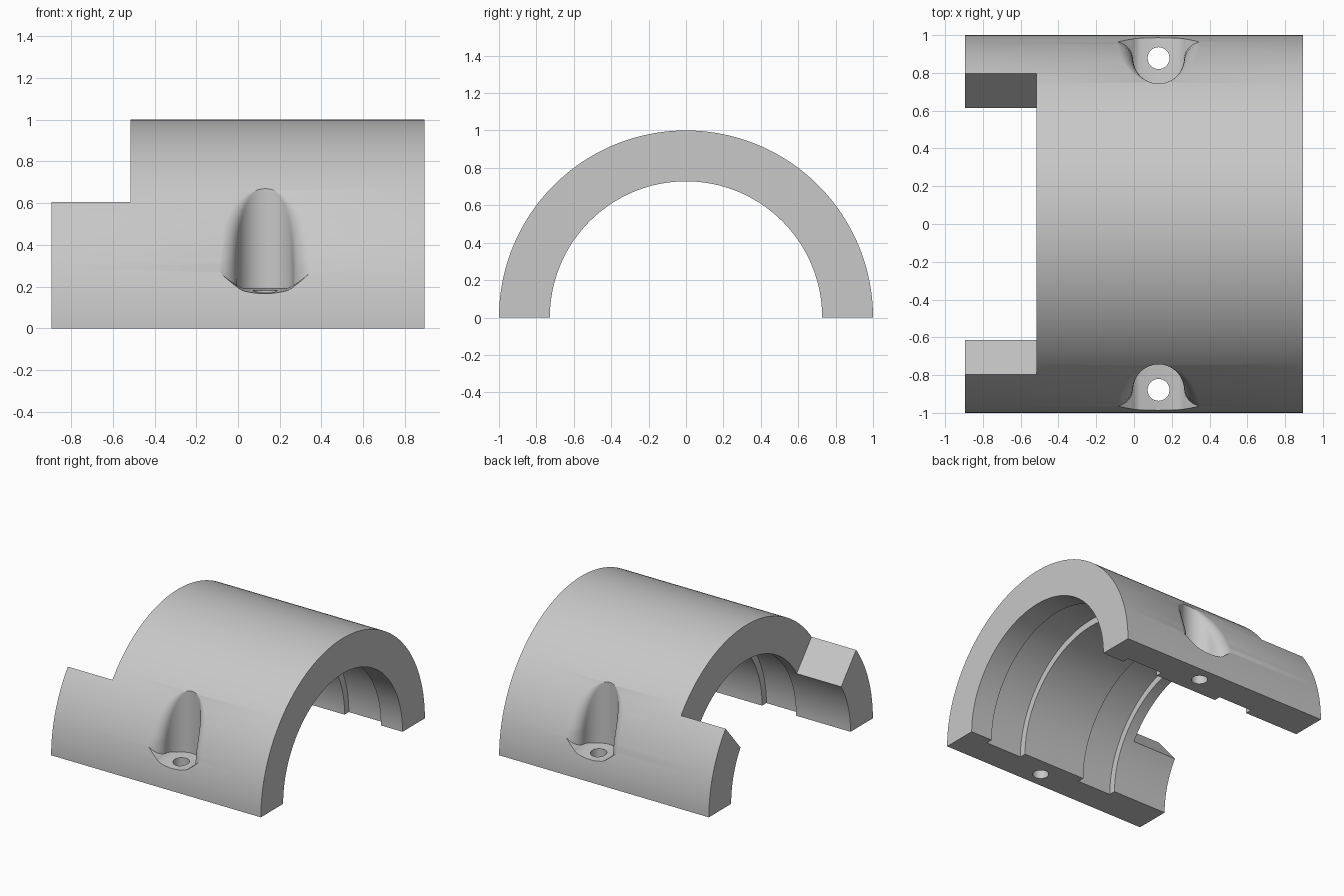
import bpy, bmesh
from math import sin, cos, pi, sqrt, atan2, radians

if "Cube" in bpy.data.objects:
    bpy.data.objects.remove(bpy.data.objects["Cube"])

HALF = 0.895            # half length along x
R_OUT, R_IN, R_GROOVE = 1.0, 0.728, 0.78
BOLT_X, BOLT_Y = 0.13, 0.878
SEAT_R, FILLET = 0.135, 0.1

steel = bpy.data.materials.new("light_grey")
steel.use_nodes = True
steel.diffuse_color = (0.58, 0.58, 0.58, 1)
steel.node_tree.nodes["Principled BSDF"].inputs["Base Color"].default_value = steel.diffuse_color


def loft(name, rings, caps):
    """Join closed rings of points; caps lists index loops that close both ends."""
    bm = bmesh.new()
    rows = [[bm.verts.new(p) for p in ring] for ring in rings]
    n = len(rows[0])
    for a, b in zip(rows, rows[1:]):
        for i in range(n):
            j = (i + 1) % n
            bm.faces.new((a[i], a[j], b[j], b[i]))
    for row in (rows[0], rows[-1]):
        for cap in caps:
            bm.faces.new([row[i] for i in cap])
    bmesh.ops.recalc_face_normals(bm, faces=bm.faces)
    mesh = bpy.data.meshes.new(name)
    bm.to_mesh(mesh)
    bm.free()
    mesh.materials.append(steel)
    obj = bpy.data.objects.new(name, mesh)
    bpy.context.collection.objects.link(obj)
    return obj


def prism(name, rings):
    return loft(name, rings, [range(len(rings[0]))])


# Half shell: lengthwise wall profile with two inner grooves, swept 180 degrees
profile = [(-HALF, R_OUT), (-HALF, R_IN)]
for x0, x1 in ((-0.43, -0.14), (0.40, 0.71)):
    profile += [(x0, R_IN), (x0, R_GROOVE), (x1, R_GROOVE), (x1, R_IN)]
profile += [(HALF, R_IN), (HALF, R_OUT)]
STEPS = 128
shell = prism("half_shell", [
    [(x, r * cos(pi * k / STEPS), r * sin(pi * k / STEPS)) for x, r in profile]
    for k in range(STEPS + 1)])

# End notch with slanted sides
side = [(0.525, 0.287), (0.965, 0.805), (0.965, 1.2)]
outline = side + [(-y, z) for y, z in reversed(side)]
cutters = [prism("notch_cutter", [[(x, y, z) for y, z in outline] for x in (-1.2, -0.515)])]


# Bolt pocket: round seat that opens through the curved wall with filleted edges
def pocket_outline(z):
    mouth = sqrt(1 - z * z) + 0.002
    d = min(mouth - FILLET - BOLT_Y, 0)
    reach = SEAT_R + FILLET
    a = sqrt(max(reach * reach - d * d, 1e-5))
    phi = atan2(a, -d)
    n = 14
    half = [(SEAT_R * sin(phi * i / n), BOLT_Y - SEAT_R * cos(phi * i / n)) for i in range(n + 1)]
    for i in range(n - 1, -1, -1):
        t = phi * i / n
        half.append((a - FILLET * sin(t), mouth - FILLET + FILLET * cos(t)))
    return [(-x, y) for x, y in reversed(half[1:])] + half


def rim(x):
    return 0.165 + 2.2 * x * x


def pocket(sign):
    rings = []
    base = pocket_outline(0.27)
    n = len(base)
    rings.append([(BOLT_X + x, sign * y, max(0.19, rim(x))) for x, y in base]
                 + [(BOLT_X + x, sign * 1.2, rim(x) - 0.02) for x, y in reversed(base)])
    for k in range(25):
        z = 0.31 + 0.361 * sin(k / 24 * pi / 2)
        pts = pocket_outline(z)
        rings.append([(BOLT_X + x, sign * y, z) for x, y in pts]
                     + [(BOLT_X + x, sign * 1.2, z) for x, y in reversed(pts)])
    caps = [(i, i + 1, 2 * n - 2 - i, 2 * n - 1 - i) for i in range(n - 1)]
    return loft("pocket_cutter", rings, caps)


def bolt_hole(sign):
    ring = [(BOLT_X + 0.058 * cos(2 * pi * i / 32), sign * BOLT_Y + 0.058 * sin(2 * pi * i / 32))
            for i in range(32)]
    return prism("bolt_hole_cutter", [[(x, y, z) for x, y in ring] for z in (-0.1, 0.35)])


for sign in (-1, 1):
    cutters += [pocket(sign), bolt_hole(sign)]

# Cut everything out of the shell, then drop the cutters
bpy.ops.object.select_all(action="DESELECT")
bpy.context.view_layer.objects.active = shell
shell.select_set(True)
for cutter in cutters:
    cutter.hide_render = True
    mod = shell.modifiers.new("cut", "BOOLEAN")
    mod.operation = "DIFFERENCE"
    mod.solver = "EXACT"
    mod.object = cutter
    bpy.ops.object.modifier_apply(modifier=mod.name)
    bpy.data.objects.remove(cutter)

bpy.ops.object.shade_smooth_by_angle(angle=radians(30))
